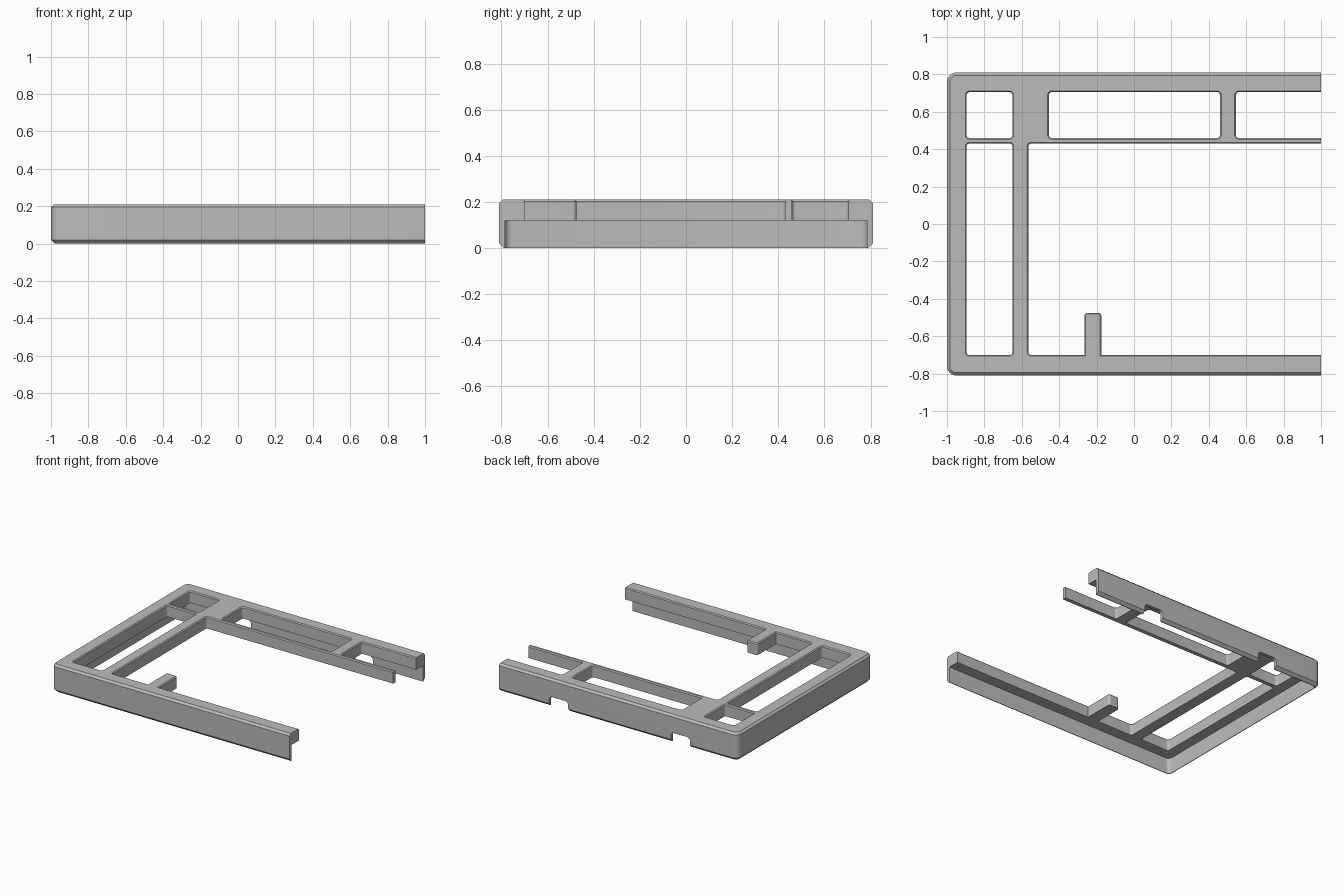
import bpy
import bmesh
import math

cube = bpy.data.objects.get("Cube")
if cube:
    bpy.data.objects.remove(cube, do_unlink=True)

grey = bpy.data.materials.new("plain grey")
grey.use_nodes = True
colour = (0.5, 0.5, 0.5, 1)
grey.diffuse_color = colour
grey.node_tree.nodes["Principled BSDF"].inputs["Base Color"].default_value = colour


def outline(x0, x1, y0, y1, radius, inset, steps=6):
    """Rounded rectangle, shrunk by inset."""
    r = max(radius - inset, 0.004)
    points = []
    for i, (cx, cy) in enumerate([(x1, y1), (x0, y1), (x0, y0), (x1, y0)]):
        sx = 1 if cx == x1 else -1
        sy = 1 if cy == y1 else -1
        for k in range(steps + 1):
            a = math.pi / 2 * (i + k / steps)
            points.append((cx - sx * (inset + r) + r * math.cos(a),
                           cy - sy * (inset + r) + r * math.sin(a)))
    return points


def loft(name, box, radius, layers):
    """Closed solid through rounded rectangles at (height, inset) layers."""
    bm = bmesh.new()
    rings = [[bm.verts.new((x, y, z)) for x, y in outline(*box, radius, inset)]
             for z, inset in layers]
    for low, high in zip(rings, rings[1:]):
        for i in range(len(low)):
            j = (i + 1) % len(low)
            bm.faces.new((low[i], low[j], high[j], high[i]))
    bm.faces.new(rings[0][::-1])
    bm.faces.new(rings[-1])
    mesh = bpy.data.meshes.new(name)
    bm.to_mesh(mesh)
    bm.free()
    mesh.materials.append(grey)
    obj = bpy.data.objects.new(name, mesh)
    bpy.context.collection.objects.link(obj)
    return obj


def combine(target, tool, operation="DIFFERENCE"):
    """Apply a boolean and remove its tool."""
    tool.hide_render = True
    mod = target.modifiers.new("combine", "BOOLEAN")
    mod.operation = operation
    mod.solver = "EXACT"
    mod.object = tool
    bpy.context.view_layer.objects.active = target
    bpy.ops.object.modifier_apply(modifier=mod.name)
    bpy.data.objects.remove(tool, do_unlink=True)


END = 1.3    # the frame runs past x = 1 and is then cut off square
PLATE = 0.12  # underside of the top plate
TOP = 0.21

# Outer shell with chamfered top and bottom edges
frame = loft("case_frame", (-1, END, -0.81, 0.81), 0.05,
             [(0, 0.02), (0.02, 0), (0.195, 0), (TOP, 0.015)])

# Hollow underneath the plate
combine(frame, loft("cavity", (-0.975, END + 0.2, -0.785, 0.785), 0.03,
                    [(-0.1, 0), (PLATE, 0)]))

# Openings in the plate, with a small chamfer on the upper edge
openings = [
    (-0.895, -0.65, 0.46, 0.705),
    (-0.455, 0.46, 0.46, 0.705),
    (0.545, END - 0.1, 0.46, 0.705),
    (-0.895, -0.65, -0.70, 0.43),
    (-0.565, END + 0.1, -0.70, 0.43),
]
for box in openings:
    combine(frame, loft("opening", box, 0.016,
                        [(0.08, 0), (TOP - 0.007, 0), (TOP + 0.005, -0.012)]))

# Tab reaching inwards from the front rail
combine(frame, loft("tab", (-0.265, -0.175, -0.75, -0.475), 0.016,
                    [(PLATE, 0), (TOP - 0.007, 0), (TOP, 0.007)]), "UNION")

# Notches in the lower edge of the back wall
for x in (-0.52, 0.5):
    notch = loft("notch", (x - 0.08, x + 0.08, -0.1, 0.075), 0.025,
                 [(-0.9, 0), (-0.75, 0)])
    notch.rotation_euler.x = math.pi / 2
    bpy.context.view_layer.update()
    combine(frame, notch)

# Small blind holes under the front rail
for x in (-0.87, 0, 0.95):
    combine(frame, loft("pin_hole", (x - 0.008, x + 0.008, -0.753, -0.737), 0.0079,
                        [(0.1, 0), (0.16, 0)]))

# Square open end
combine(frame, loft("end_cut", (1, 2, -1, 1), 0.004, [(-0.3, 0), (0.5, 0)]))

# Smooth rounded corners, crisp edges
bpy.ops.object.select_all(action="DESELECT")
frame.select_set(True)
bpy.context.view_layer.objects.active = frame
bpy.ops.object.shade_smooth_by_angle(angle=math.radians(30))
